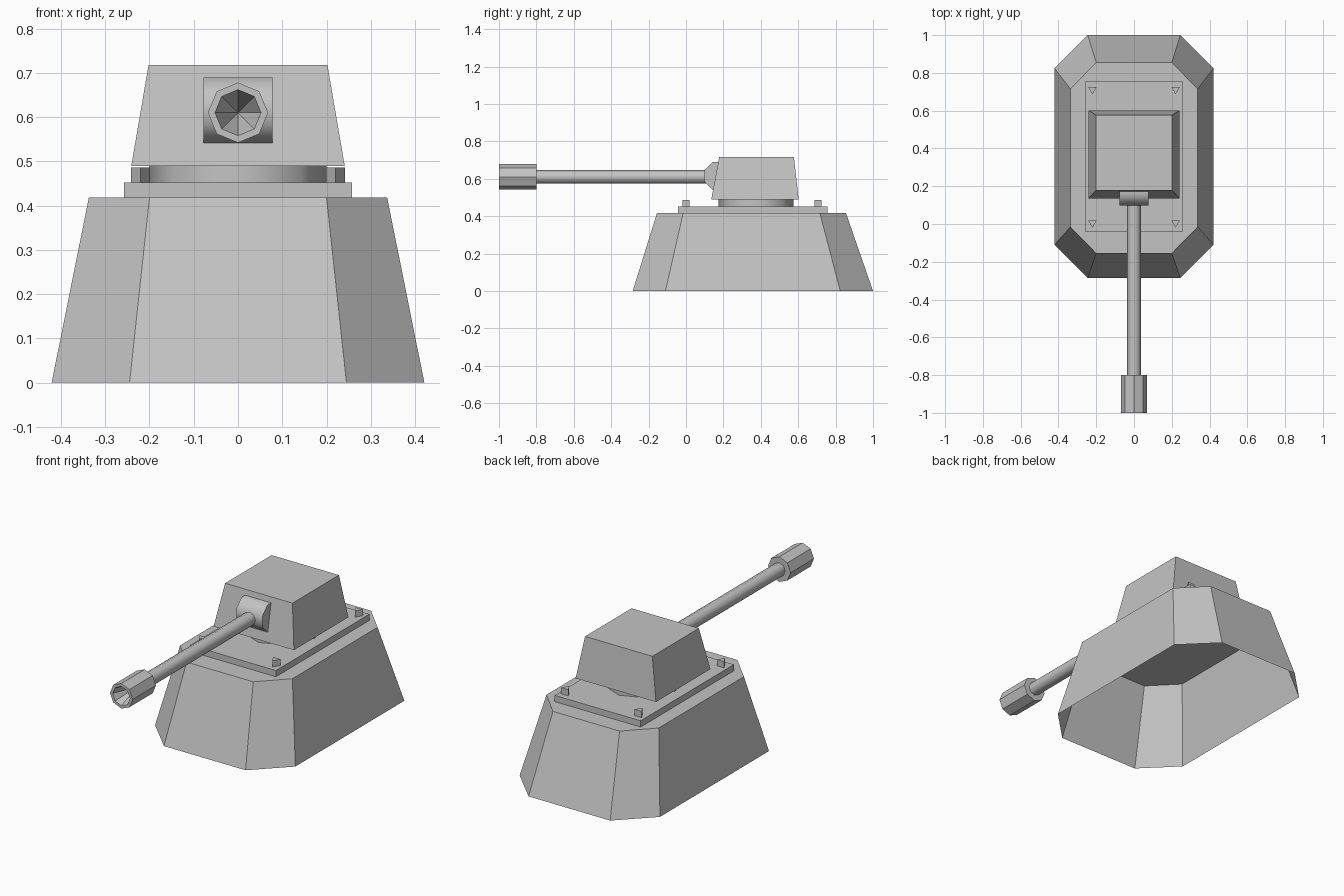
import bpy
import math

cube = bpy.data.objects.get("Cube")
if cube:
    bpy.data.objects.remove(cube, do_unlink=True)

gray = bpy.data.materials.new("plain gray")
gray.use_nodes = True
COLOR = (0.55, 0.55, 0.55, 1)
gray.diffuse_color = COLOR
gray.node_tree.nodes["Principled BSDF"].inputs["Base Color"].default_value = COLOR


def loft(name, rings, cap_start=True, cap_end=True, smooth=None):
    """Skin equal-sized rings of points; a single-point last ring makes a tip."""
    verts = [p for ring in rings for p in ring]
    n = len(rings[0])
    faces = []
    for r in range(len(rings) - 1):
        a, b = r * n, (r + 1) * n
        for i in range(n):
            j = (i + 1) % n
            if len(rings[r + 1]) == 1:
                faces.append((a + i, a + j, b))
            else:
                faces.append((a + i, a + j, b + j, b + i))
    if cap_start:
        faces.append(tuple(reversed(range(n))))
    if cap_end and len(rings[-1]) > 1:
        faces.append(tuple(range(len(verts) - n, len(verts))))
    mesh = bpy.data.meshes.new(name)
    mesh.from_pydata(verts, [], faces)
    mesh.materials.append(gray)
    obj = bpy.data.objects.new(name, mesh)
    bpy.context.collection.objects.link(obj)
    if smooth:
        bpy.ops.object.select_all(action="DESELECT")
        obj.select_set(True)
        bpy.context.view_layer.objects.active = obj
        bpy.ops.object.shade_smooth_by_angle(angle=math.radians(smooth))
    return obj


def rect(hx, y0, y1, z):
    return [(-hx, y0, z), (hx, y0, z), (hx, y1, z), (-hx, y1, z)]


def chamfered(hx, y0, y1, cut_x, cut_y, z):
    return [(-hx + cut_x, y0, z), (hx - cut_x, y0, z),
            (hx, y0 + cut_y, z), (hx, y1 - cut_y, z),
            (hx - cut_x, y1, z), (-hx + cut_x, y1, z),
            (-hx, y1 - cut_y, z), (-hx, y0 + cut_y, z)]


def circle(radius, sides, place, turn=0.0):
    """Regular polygon mapped into space by place(u, v)."""
    angles = [turn + math.tau * i / sides for i in range(sides)]
    return [place(radius * math.cos(a), radius * math.sin(a)) for a in angles]


def across_y(y, z=0.61):
    return lambda u, v: (u, y, z + v)


def upright(x, y, z):
    return lambda u, v: (x + u, y + v, z)


# Hollow sloped base, open underneath
loft("base", [chamfered(0.421, -0.285, 1.0, 0.176, 0.175, 0),
              chamfered(0.337, -0.155, 0.855, 0.137, 0.14, 0.418)],
     cap_start=False)

# Mounting plate
loft("mounting_plate", [rect(0.258, -0.043, 0.757, 0.418),
                        rect(0.258, -0.043, 0.757, 0.452)])

# Three-sided bolts at the plate corners
for side, x in (("right", -0.22), ("left", 0.22)):
    for end, y in (("front", 0.005), ("back", 0.712)):
        loft(f"bolt_{end}_{side}",
             [circle(0.025, 3, upright(x, y, z), -math.pi / 2)
              for z in (0.45, 0.486)])

# Turning ring
loft("turning_ring", [circle(0.2, 8, upright(0, 0.375, z))
                      for z in (0.45, 0.492)], smooth=50)

# Tapered turret head
loft("turret_head", [rect(0.241, 0.135, 0.602, 0.49),
                     rect(0.202, 0.178, 0.577, 0.718)])

# Rounded gun mount set into the head
loft("gun_mount", [circle(0.08, 8, lambda u, v, x=x: (x, 0.172 + u, 0.615 + v), math.pi / 8)
                   for x in (-0.078, 0.078)], smooth=50)

# Gun barrel
loft("barrel", [circle(0.036, 8, across_y(y)) for y in (0.13, -0.81)], smooth=50)

# Eight-sided muzzle with a conical bore
loft("muzzle", [circle(0.068, 8, across_y(-0.8)),
                circle(0.068, 8, across_y(-1.0)),
                circle(0.052, 8, across_y(-1.0)),
                [(0, -0.86, 0.61)]])
